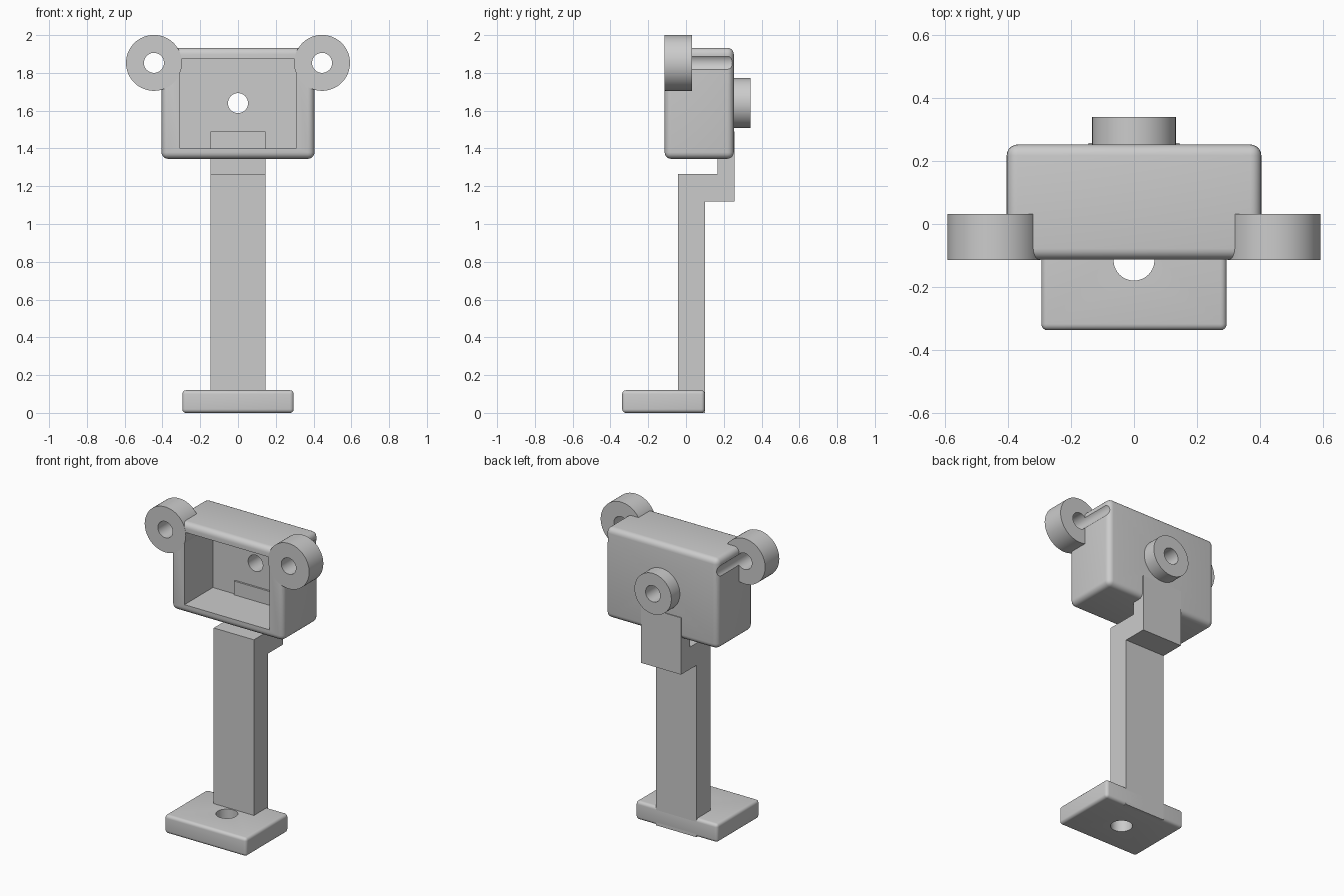
import bpy, bmesh, math
from mathutils import Matrix, Vector

cube = bpy.data.objects.get("Cube")
if cube:
    bpy.data.objects.remove(cube, do_unlink=True)

grey = bpy.data.materials.new("light grey plastic")
grey.use_nodes = True
grey.diffuse_color = (0.6, 0.6, 0.6, 1)
grey.node_tree.nodes["Principled BSDF"].inputs["Base Color"].default_value = (0.6, 0.6, 0.6, 1)


def finish(name, bm):
    bmesh.ops.recalc_face_normals(bm, faces=bm.faces[:])
    mesh = bpy.data.meshes.new(name)
    bm.to_mesh(mesh)
    bm.free()
    mesh.materials.append(grey)
    obj = bpy.data.objects.new(name, mesh)
    bpy.context.collection.objects.link(obj)
    return obj


def block(name, low, high, radius=0.0):
    """Box between two corners, optionally with rounded edges."""
    low, high = Vector(low), Vector(high)
    bm = bmesh.new()
    bmesh.ops.create_cube(bm, size=1, matrix=Matrix.Translation((low + high) / 2)
                          @ Matrix.Diagonal((high - low).to_4d()))
    if radius:
        bmesh.ops.bevel(bm, geom=bm.edges[:], offset=radius, segments=5,
                        profile=0.5, affect='EDGES')
    return finish(name, bm)


def cylinder(name, centre, radius, length, axis='Y'):
    turn = Matrix.Rotation(math.pi / 2, 4, 'X') if axis == 'Y' else Matrix()
    bm = bmesh.new()
    bmesh.ops.create_cone(bm, cap_ends=True, segments=64, radius1=radius, radius2=radius,
                          depth=length, matrix=Matrix.Translation(centre) @ turn)
    return finish(name, bm)


def cut(obj, *cutters):
    """Subtract the cutters from the object, then discard them."""
    bpy.context.view_layer.objects.active = obj
    for cutter in cutters:
        cutter.hide_render = True
        mod = obj.modifiers.new("cut", 'BOOLEAN')
        mod.operation = 'DIFFERENCE'
        mod.solver = 'EXACT'
        mod.object = cutter
        bpy.ops.object.modifier_apply(modifier=mod.name)
        bpy.data.objects.remove(cutter, do_unlink=True)


HOLE = 0.053
LUG_X, LUG_Z, KNOB_Z = 0.445, 1.853, 1.64


def lug_hole(side):
    return cylinder("lug_hole_cutter", (side * LUG_X, 0, LUG_Z), HOLE, 1)


def knob_hole():
    return cylinder("knob_hole_cutter", (0, 0.3, KNOB_Z), HOLE, 0.4)


# Foot with a vertical screw hole
foot = block("foot", (-0.295, -0.338, 0), (0.295, 0.1, 0.12), 0.02)
cut(foot, cylinder("foot_hole_cutter", (0, -0.115, 0.06), 0.065, 0.4, 'Z'))

# Stepped post, extruded sideways from its side profile
profile = [(-0.043, 0), (0.1, 0), (0.1, 1.12), (0.258, 1.12),
           (0.258, 1.49), (0.168, 1.49), (0.168, 1.265), (-0.043, 1.265)]
bm = bmesh.new()
side = bm.faces.new([bm.verts.new((-0.145, y, z)) for y, z in profile])
extruded = bmesh.ops.extrude_face_region(bm, geom=[side])
bmesh.ops.translate(bm, vec=(0.29, 0, 0),
                    verts=[v for v in extruded["geom"] if isinstance(v, bmesh.types.BMVert)])
post = finish("stepped_post", bm)

# Open-fronted housing, grooved in line with the lug holes
housing = block("housing", (-0.405, -0.113, 1.345), (0.405, 0.253, 1.933), 0.035)
cut(housing, block("cavity_cutter", (-0.307, -0.3, 1.4), (0.307, 0.18, 1.873)),
    knob_hole(), lug_hole(-1), lug_hole(1))

# Ring lugs on the upper front corners
lugs = []
for name, s in (("left_lug", 1), ("right_lug", -1)):
    lug = cylinder(name, (s * LUG_X, -0.041, LUG_Z), 0.148, 0.146)
    cut(lug, lug_hole(s))
    lugs.append(lug)

# Ring boss on the back
boss = cylinder("back_boss", (0, 0.291, KNOB_Z), 0.133, 0.1)
cut(boss, knob_hole())

# Smooth curved surfaces, keep the hard edges sharp
for obj in (foot, post, housing, boss, *lugs):
    bpy.ops.object.select_all(action='DESELECT')
    obj.select_set(True)
    bpy.context.view_layer.objects.active = obj
    bpy.ops.object.shade_smooth_by_angle(angle=math.radians(35))
